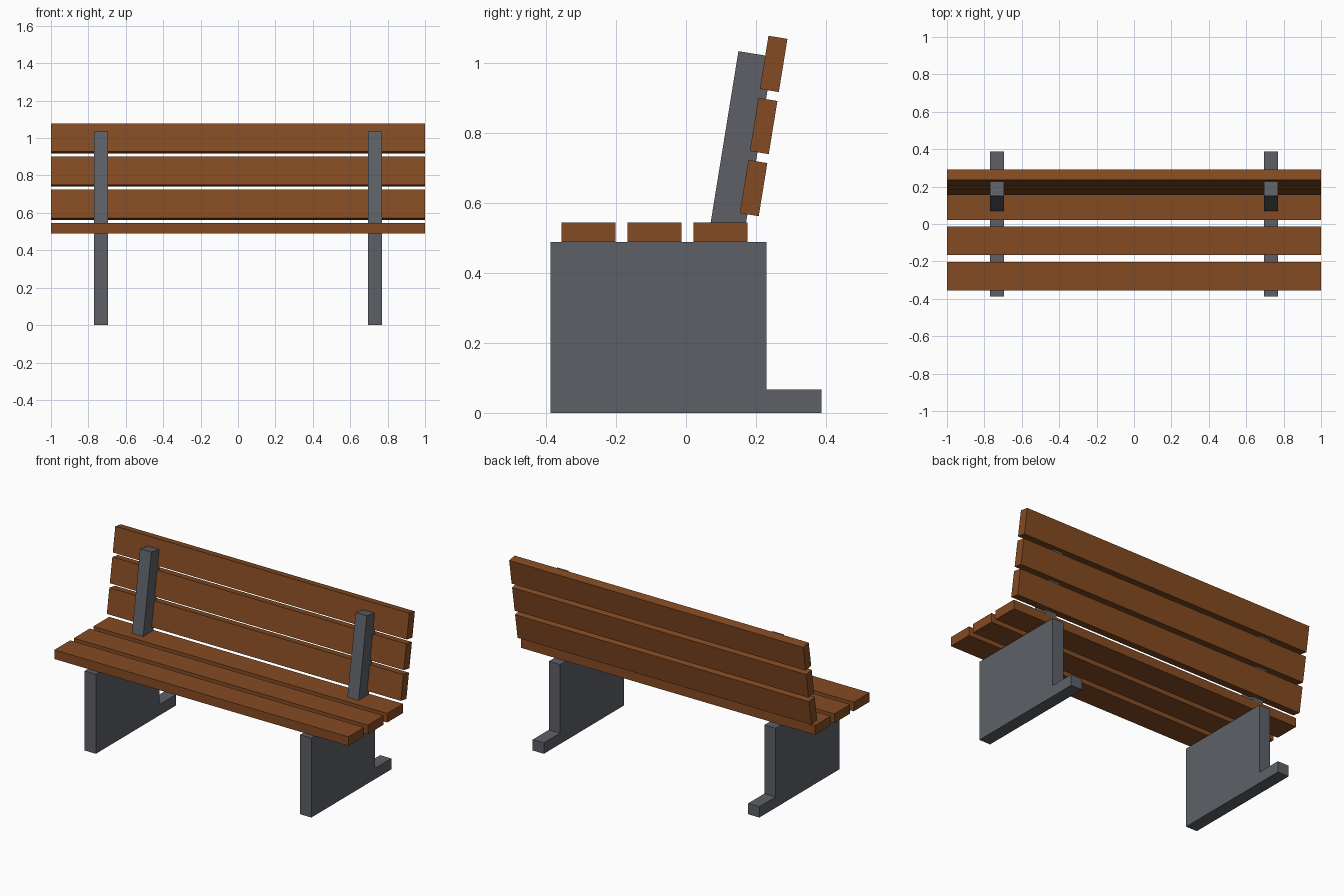
import bpy, bmesh, math
from mathutils import Vector

if "Cube" in bpy.data.objects:
    bpy.data.objects.remove(bpy.data.objects["Cube"])


def material(name, rgb):
    m = bpy.data.materials.new(name)
    m.diffuse_color = (*rgb, 1)
    m.use_nodes = True
    m.node_tree.nodes["Principled BSDF"].inputs["Base Color"].default_value = m.diffuse_color
    return m


WOOD = material("brown wood", (0.235, 0.07, 0.016))
STEEL = material("grey steel", (0.11, 0.118, 0.135))


def extrude_x(name, profile, x0, x1, mat):
    """Extrude a (y, z) profile along x."""
    bm = bmesh.new()
    face = bm.faces.new([bm.verts.new((x0, y, z)) for y, z in profile])
    ext = bmesh.ops.extrude_face_region(bm, geom=[face])["geom"]
    verts = [v for v in ext if isinstance(v, bmesh.types.BMVert)]
    bmesh.ops.translate(bm, vec=(x1 - x0, 0, 0), verts=verts)
    bmesh.ops.recalc_face_normals(bm, faces=bm.faces)
    me = bpy.data.meshes.new(name)
    bm.to_mesh(me)
    bm.free()
    me.materials.append(mat)
    ob = bpy.data.objects.new(name, me)
    bpy.context.collection.objects.link(ob)
    return ob


# Backrest axes: up along the lean, and outwards to the rear
lean = math.radians(9.2)
up = Vector((math.sin(lean), math.cos(lean)))
rear = Vector((math.cos(lean), -math.sin(lean)))


def leaning_rect(corner, length, depth):
    """Rectangle hanging down from its top front corner."""
    c = Vector(corner)
    return [c, c + rear * depth, c + rear * depth - up * length, c - up * length]


# Seat slats
for i in range(3):
    y = -0.356 + i * 0.189
    extrude_x(f"seat_slat_{i + 1}",
              [(y, 0.489), (y + 0.154, 0.489), (y + 0.154, 0.545), (y, 0.545)],
              -1, 1, WOOD)

# Backrest slats, behind the posts
top = Vector((0.236, 1.079))
for i in range(3):
    extrude_x(f"back_slat_{i + 1}", leaning_rect(top - up * 0.18 * i, 0.154, 0.055),
              -1, 1, WOOD)

# Leg panels with rear foot, and leaning posts
leg = [(-0.388, 0), (0.388, 0), (0.388, 0.067), (0.231, 0.067), (0.231, 0.489), (-0.388, 0.489)]
for side, x in (("left", -0.733), ("right", 0.733)):
    extrude_x(f"{side}_leg", leg, x - 0.038, x + 0.038, STEEL)
    extrude_x(f"{side}_back_post", leaning_rect((0.15, 1.035), 0.53, 0.1),
              x - 0.038, x + 0.038, STEEL)
